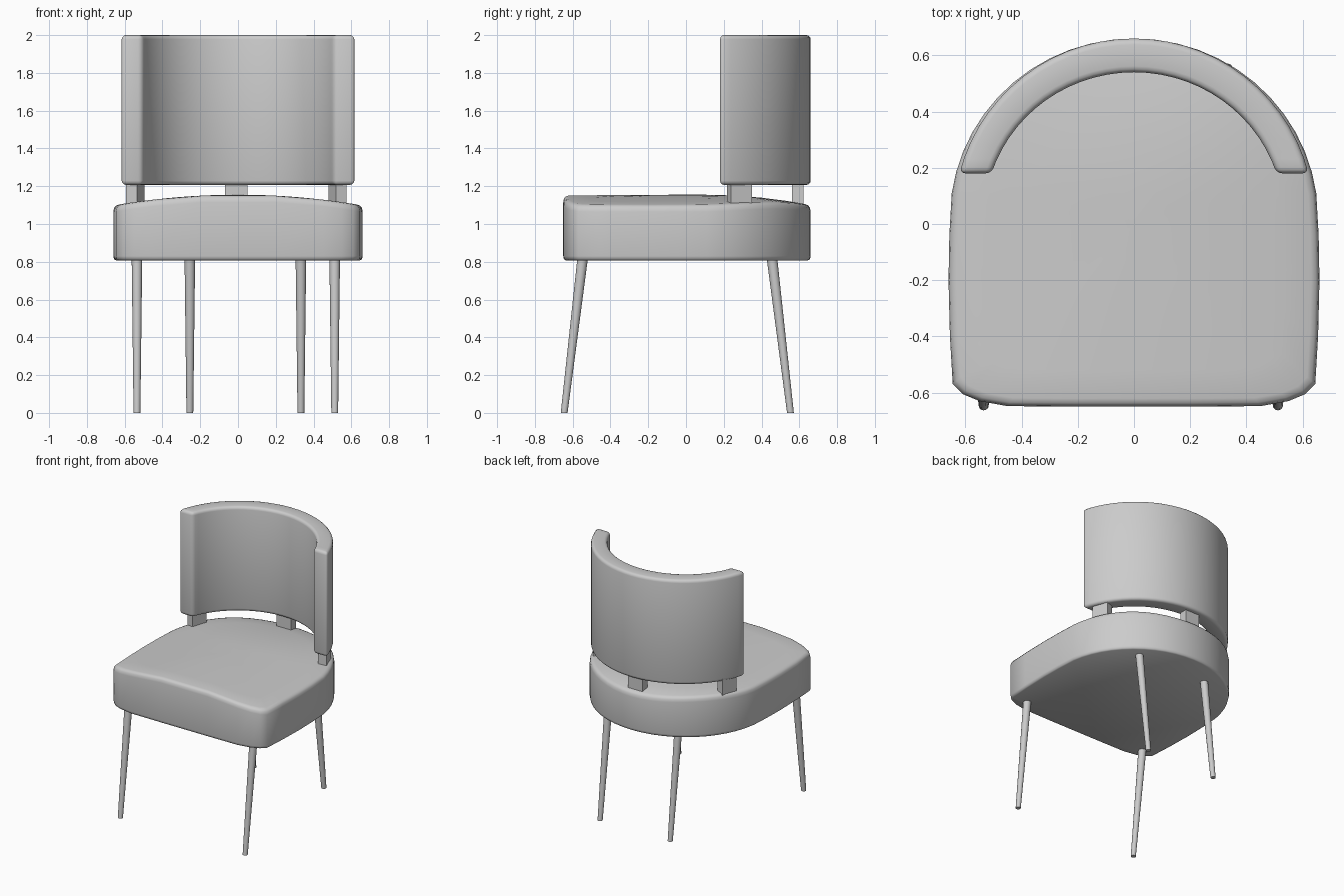
import bpy, bmesh, math
from mathutils import Vector, Matrix

if "Cube" in bpy.data.objects:
    bpy.data.objects.remove(bpy.data.objects["Cube"])


def finish(name, bm, angle=35):
    bmesh.ops.recalc_face_normals(bm, faces=bm.faces)
    me = bpy.data.meshes.new(name)
    bm.to_mesh(me)
    bm.free()
    ob = bpy.data.objects.new(name, me)
    bpy.context.collection.objects.link(ob)
    bpy.ops.object.select_all(action='DESELECT')
    ob.select_set(True)
    bpy.context.view_layer.objects.active = ob
    bpy.ops.object.shade_smooth_by_angle(angle=math.radians(angle))
    return ob


def ellipse(a, b, start, n, cy=0.02):
    # arc over the back, from the right side to the left side
    ts = [start + (math.pi - 2 * start) * i / n for i in range(n + 1)]
    return [(a * math.cos(t), cy + b * math.sin(t)) for t in ts]


def bevel_sharp(bm, width, segments):
    edges = [e for e in bm.edges if e.calc_face_angle(0) > 0.8]
    bmesh.ops.bevel(bm, geom=edges, offset=width, segments=segments,
                    profile=0.5, affect='EDGES')


# Seat cushion: stacked outline rings with a crowned top
half = [(0.2, -0.65), (0.45, -0.648), (0.55, -0.63), (0.61, -0.605),
        (0.645, -0.57), (0.655, -0.4), (0.66, -0.2), (0.657, -0.04)]
outline = half + ellipse(0.655, 0.64, 0.14, 24) + [(-x, y) for x, y in reversed(half)]


def crown(x, y):
    fall = 1 - (max(0, y - 0.1) / 0.56) ** 2
    return 1.10 + 0.055 * max(0, 1 - (x / 0.65) ** 2) * max(0, fall)


bm = bmesh.new()
rings = []
for s, z in [(0.98, 0.808), (0.995, 0.814), (1, 0.83)]:
    rings.append([bm.verts.new((x * s, y * s, z)) for x, y in outline])
for s, drop in [(1, 0.035), (0.994, 0.015), (0.98, 0.004), (0.955, 0),
                (0.8, 0), (0.6, 0), (0.4, 0), (0.2, 0)]:
    rings.append([bm.verts.new((x * s, y * s, crown(x * s, y * s) - drop))
                  for x, y in outline])
n = len(outline)
for lo, hi in zip(rings, rings[1:]):
    for i in range(n):
        j = (i + 1) % n
        bm.faces.new((lo[i], lo[j], hi[j], hi[i]))
bm.faces.new(rings[0])
top = bm.verts.new((0, 0, crown(0, 0)))
for i in range(n):
    bm.faces.new((rings[-1][i], rings[-1][(i + 1) % n], top))
finish("seat", bm, 50)

# Curved backrest: crescent section extruded upward, edges rounded
bm = bmesh.new()
outer = ellipse(0.642, 0.64, 0.2527, 28)
inner = ellipse(0.533, 0.52, 0.3128, 28)
bottom = [[bm.verts.new((x, y, 1.207)) for x, y in arc] for arc in (outer, inner)]
upper = [[bm.verts.new((x, y, 2.0)) for x, y in arc] for arc in (outer, inner)]
loops = [bottom[0], upper[0], upper[1], bottom[1]]
for k in range(4):
    a, b = loops[k], loops[(k + 1) % 4]
    for i in range(len(a) - 1):
        bm.faces.new((a[i], a[i + 1], b[i + 1], b[i]))
for e in (0, -1):
    bm.faces.new([l[e] for l in loops])
bmesh.ops.recalc_face_normals(bm, faces=bm.faces)
bevel_sharp(bm, 0.022, 3)
finish("backrest", bm, 40)


# Blocks joining the backrest to the seat
def block(name, x, y, turn, z0):
    bm = bmesh.new()
    z1 = 1.225
    m = (Matrix.Translation((x, y, (z0 + z1) / 2)) @ Matrix.Rotation(math.radians(turn), 4, 'Z')
         @ Matrix.Diagonal((0.12, 0.06, z1 - z0, 1)))
    bmesh.ops.create_cube(bm, size=1, matrix=m)
    finish(name, bm)


block("back_block", -0.01, 0.592, 0, 1.08)
block("right_block", 0.527, 0.284, 110, 1.08)
block("left_block", -0.543, 0.284, 70, 1.08)


# Splayed tapered legs with level ends
def leg(name, x, y_foot, y_top, sides=16):
    bm = bmesh.new()
    ends = []
    for z, y, r in [(0, y_foot, 0.018), (0.82, y_top, 0.028)]:
        ends.append([bm.verts.new((x + r * math.cos(2 * math.pi * i / sides),
                                   y + r * math.sin(2 * math.pi * i / sides), z))
                     for i in range(sides)])
    for i in range(sides):
        j = (i + 1) % sides
        bm.faces.new((ends[0][i], ends[0][j], ends[1][j], ends[1][i]))
    for ring in ends:
        bm.faces.new(ring)
    finish(name, bm)


leg("front_leg_left", -0.535, -0.645, -0.547)
leg("front_leg_right", 0.512, -0.645, -0.547)
leg("back_leg_left", -0.255, 0.553, 0.455)
leg("back_leg_right", 0.333, 0.553, 0.455)
